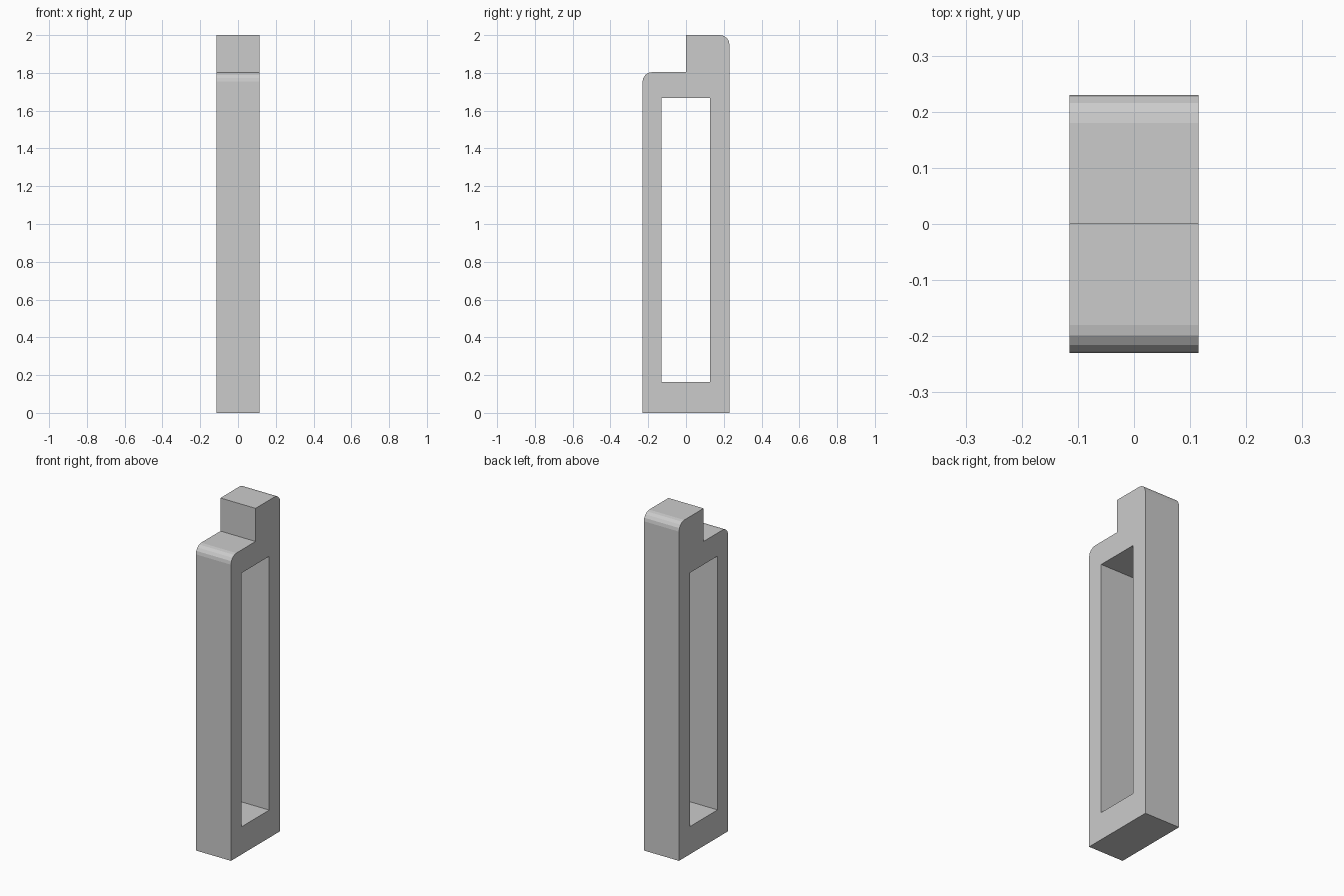
import bpy, bmesh
from math import sin, cos, radians

if "Cube" in bpy.data.objects:
    bpy.data.objects.remove(bpy.data.objects["Cube"])

HALF_X, R, SEG = 0.115, 0.05, 4


def arc(cy, cz, start):
    """Quarter round running counter-clockwise from the start angle."""
    return [(cy + R * cos(radians(start + 90 * i / SEG)),
             cz + R * sin(radians(start + 90 * i / SEG))) for i in range(SEG + 1)]


# stepped outline with two rounded shoulders, and the slot through it
outline = ([(-0.23, 0), (0.23, 0)] + arc(0.23 - R, 2 - R, 0)
           + [(0, 2), (0, 1.804)] + arc(-0.23 + R, 1.804 - R, 90))
slot = [(-0.131, 0.164), (0.128, 0.164), (0.128, 1.667), (-0.131, 1.667)]

# fill the profile with its hole, then extrude across the width
bm = bmesh.new()
edges = []
for loop in (outline, slot):
    vs = [bm.verts.new((-HALF_X, y, z)) for y, z in loop]
    edges += [bm.edges.new((vs[i - 1], vs[i])) for i in range(len(vs))]
bmesh.ops.triangle_fill(bm, edges=edges, use_beauty=True, normal=(1, 0, 0))
ext = bmesh.ops.extrude_face_region(bm, geom=bm.faces[:], use_keep_orig=True)
bmesh.ops.translate(bm, vec=(2 * HALF_X, 0, 0),
                    verts=[g for g in ext["geom"] if isinstance(g, bmesh.types.BMVert)])
bmesh.ops.recalc_face_normals(bm, faces=bm.faces[:])

mesh = bpy.data.meshes.new("slotted_post")
bm.to_mesh(mesh)
bm.free()
post = bpy.data.objects.new("slotted_post", mesh)
bpy.context.collection.objects.link(post)
